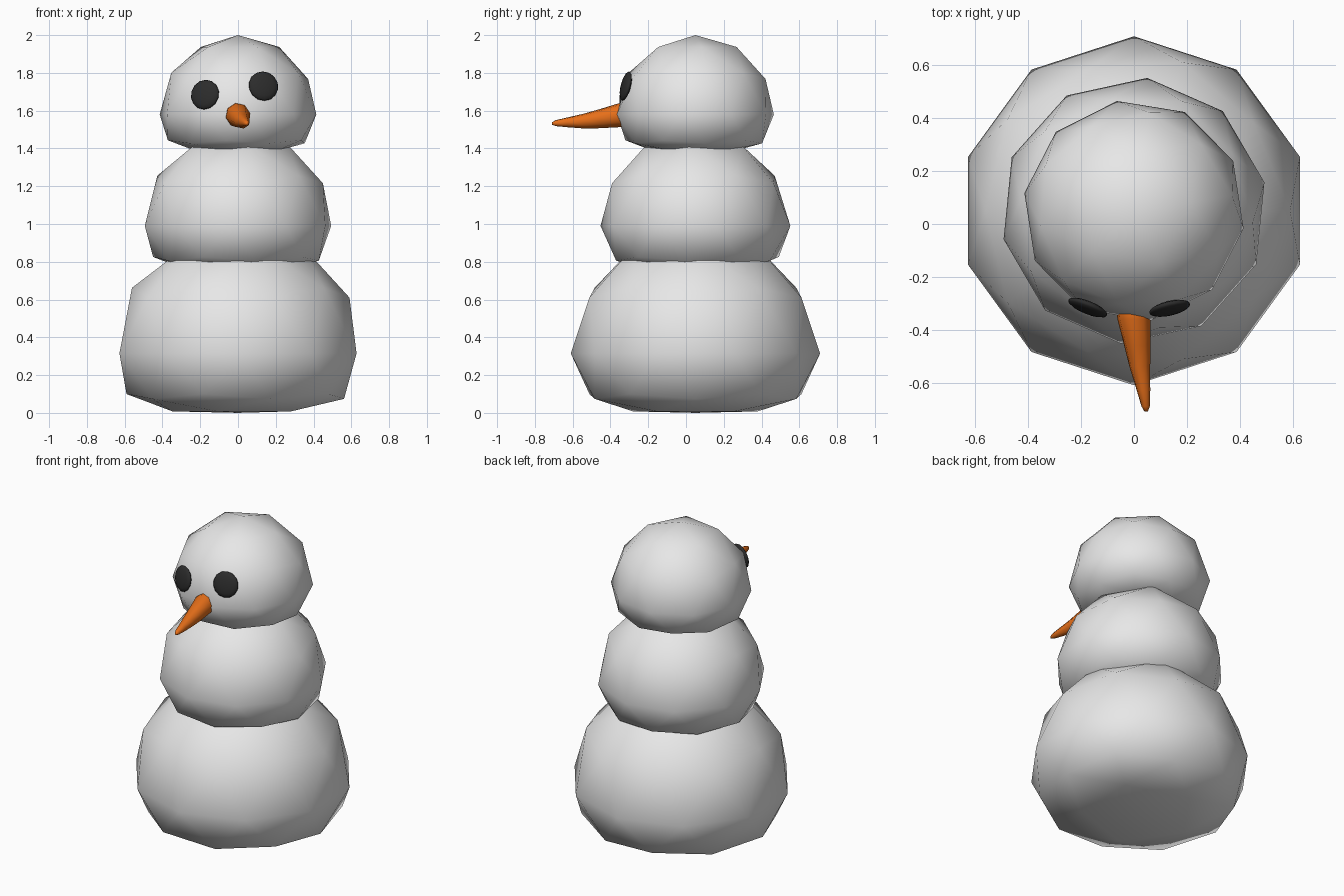
import bpy, bmesh, math
from mathutils import Vector, Matrix

if "Cube" in bpy.data.objects:
    bpy.data.objects.remove(bpy.data.objects["Cube"])


def material(name, rgb):
    m = bpy.data.materials.new(name)
    m.diffuse_color = (*rgb, 1)
    m.use_nodes = True
    m.node_tree.nodes["Principled BSDF"].inputs["Base Color"].default_value = m.diffuse_color
    return m


SNOW = material("snow white", (0.8, 0.8, 0.8))
COAL = material("coal black", (0.025, 0.025, 0.025))
CARROT = material("carrot orange", (0.8, 0.16, 0.01))


def finish(name, bm, mat):
    bmesh.ops.recalc_face_normals(bm, faces=bm.faces)
    for f in bm.faces:
        f.smooth = True
    me = bpy.data.meshes.new(name)
    bm.to_mesh(me)
    bm.free()
    me.materials.append(mat)
    ob = bpy.data.objects.new(name, me)
    bpy.context.collection.objects.link(ob)
    return ob


# Snow balls: low-poly spheres with a flattened underside
def snow_ball(name, radius, equator_z, turn):
    bm = bmesh.new()
    bmesh.ops.create_icosphere(bm, subdivisions=2, radius=1)
    for v in bm.verts:
        if v.co.z < -0.001:
            v.co.z = -0.477 * (1 - max(0, 1 + v.co.z) ** 1.94)
    bm.transform(Matrix.Translation((0, 0.05, equator_z))
                 @ Matrix.Rotation(math.radians(turn), 4, 'Z')
                 @ Matrix.Scale(radius, 4))
    finish(name, bm, SNOW)


snow_ball("bottom_ball", 0.66, 0.315, 0)
snow_ball("middle_ball", 0.505, 0.99, -5.7)
snow_ball("head_ball", 0.42, 1.58, 8.8)


# Eyes: thin lens-shaped pebbles facing along the head surface
def eye(name, centre, normal):
    bm = bmesh.new()
    bmesh.ops.create_uvsphere(bm, u_segments=14, v_segments=8, radius=1)
    rot = Vector(normal).to_track_quat('Z', 'Y').to_matrix().to_4x4()
    bm.transform(Matrix.Translation(centre) @ rot
                 @ Matrix.Diagonal((0.08, 0.08, 0.021, 1)))
    finish(name, bm, COAL)


eye("left_eye", (-0.175, -0.316, 1.685), (-0.4, -1, 0.2))
eye("right_eye", (0.135, -0.319, 1.73), (0.23, -1, 0.25))

# Carrot nose: tapering, slightly bent rings (x, y, z, radius)
path = [(-0.005, -0.27, 1.58, 0.068), (0.0, -0.36, 1.575, 0.064),
        (0.013, -0.46, 1.557, 0.051), (0.022, -0.54, 1.545, 0.04),
        (0.036, -0.63, 1.538, 0.026), (0.044, -0.69, 1.534, 0.016),
        (0.046, -0.71, 1.532, 0.006)]
SIDES = 8
bm = bmesh.new()
rings = []
for x, y, z, r in path:
    rings.append([bm.verts.new((x + r * math.cos(a), y, z + r * math.sin(a)))
                  for a in (math.tau * (i + 0.25) / SIDES for i in range(SIDES))])
for lo, hi in zip(rings, rings[1:]):
    for i in range(SIDES):
        j = (i + 1) % SIDES
        bm.faces.new((lo[i], lo[j], hi[j], hi[i]))
bm.faces.new(rings[0])
bm.faces.new(rings[-1])
finish("carrot_nose", bm, CARROT)
